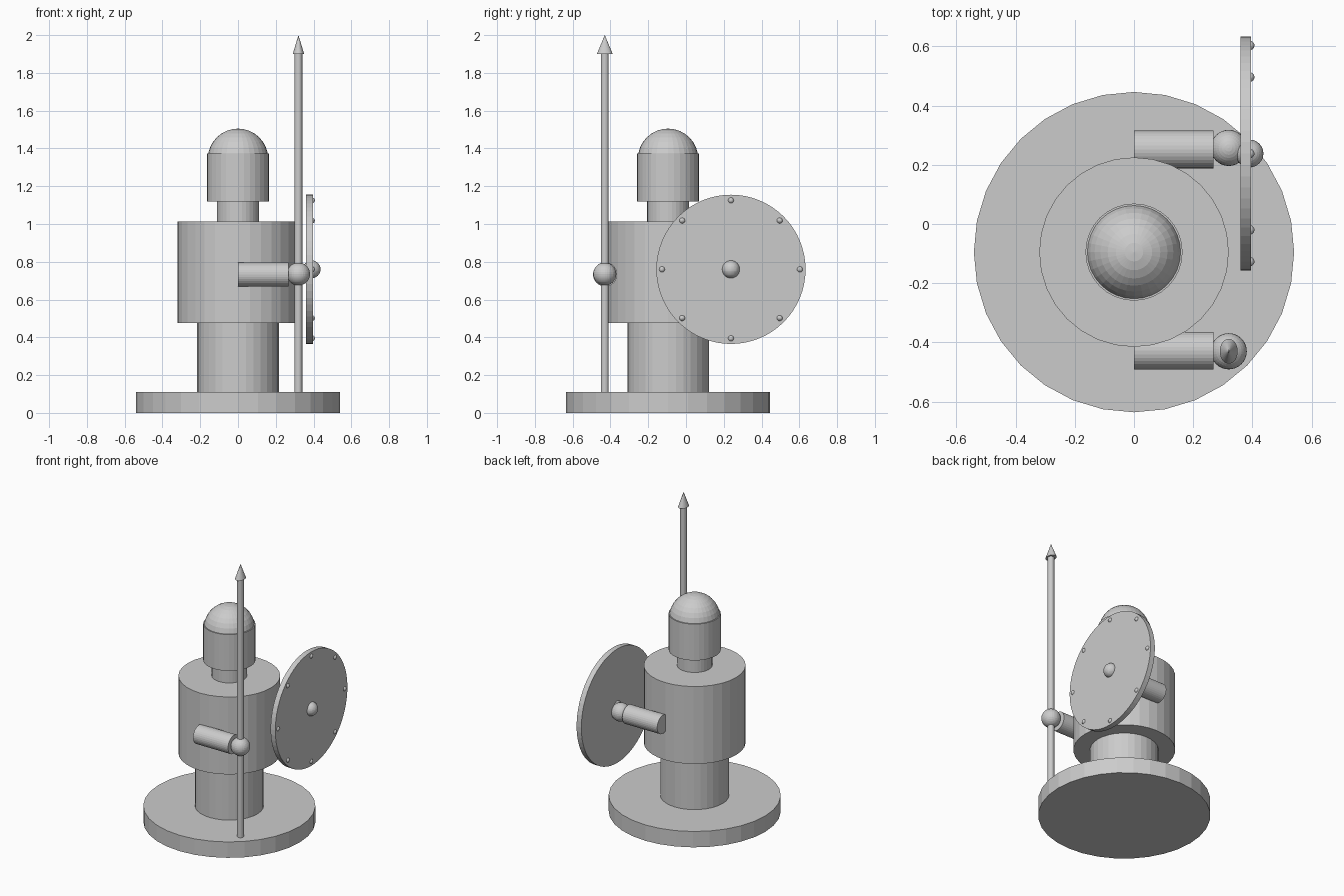
import bpy, math

if "Cube" in bpy.data.objects:
    bpy.data.objects.remove(bpy.data.objects["Cube"])

CY = -0.095            # body axis in y
SHIELD = (0.238, 0.76)  # shield centre (y, z)

mat = bpy.data.materials.new("plain grey")
mat.diffuse_color = (0.6, 0.6, 0.6, 1)
mat.use_nodes = True
mat.node_tree.nodes["Principled BSDF"].inputs["Base Color"].default_value = mat.diffuse_color


def finish(name):
    ob = bpy.context.object
    ob.name = name
    ob.data.materials.clear()
    ob.data.materials.append(mat)
    return ob


def upright(name, x, y, z0, z1, r, sides=32):
    bpy.ops.mesh.primitive_cylinder_add(vertices=sides, radius=r, depth=z1 - z0,
                                        location=(x, y, (z0 + z1) / 2))
    return finish(name)


def sideways(name, x0, x1, y, z, r, sides=32):
    bpy.ops.mesh.primitive_cylinder_add(vertices=sides, radius=r, depth=x1 - x0,
                                        location=((x0 + x1) / 2, y, z),
                                        rotation=(0, math.pi / 2, 0))
    return finish(name)


def ball(name, x, y, z, r, seg=32, rings=16):
    bpy.ops.mesh.primitive_uv_sphere_add(segments=seg, ring_count=rings, radius=r,
                                         location=(x, y, z))
    return finish(name)


# stacked body: base, legs, torso, neck, head with domed top
for name, z0, z1, r in (("base", 0, 0.11, 0.541), ("legs", 0.11, 0.475, 0.216),
                        ("torso", 0.475, 1.012, 0.32), ("neck", 1.012, 1.12, 0.111),
                        ("head", 1.12, 1.372, 0.164)):
    upright(name, 0, CY, z0, z1, r)
ball("head_dome", 0, CY, 1.345, 0.16)

# arms and hands
for side, y, hand_y in (("right", -0.428, -0.43), ("left", 0.252, 0.257)):
    sideways(side + "_arm", 0, 0.268, y, 0.733, 0.064)
    ball(side + "_hand", 0.32, hand_y, 0.735, 0.061)

# spear with flattened tip
upright("spear_shaft", 0.32, -0.43, 0.10, 1.9, 0.021)
bpy.ops.mesh.primitive_cone_add(vertices=32, radius1=0.042, radius2=0, depth=0.1,
                                location=(0.32, -0.43, 1.95))
finish("spear_tip").scale.x = 0.72

# round shield with boss and a ring of rivets
sy, sz = SHIELD
sideways("shield", 0.36, 0.396, sy, sz, 0.395, 64)
ball("shield_boss", 0.39, sy, sz, 0.047)
for i in range(8):
    a = i * math.pi / 4
    ball("shield_rivet", 0.391, sy + 0.365 * math.cos(a), sz + 0.365 * math.sin(a),
         0.016, 16, 8)
